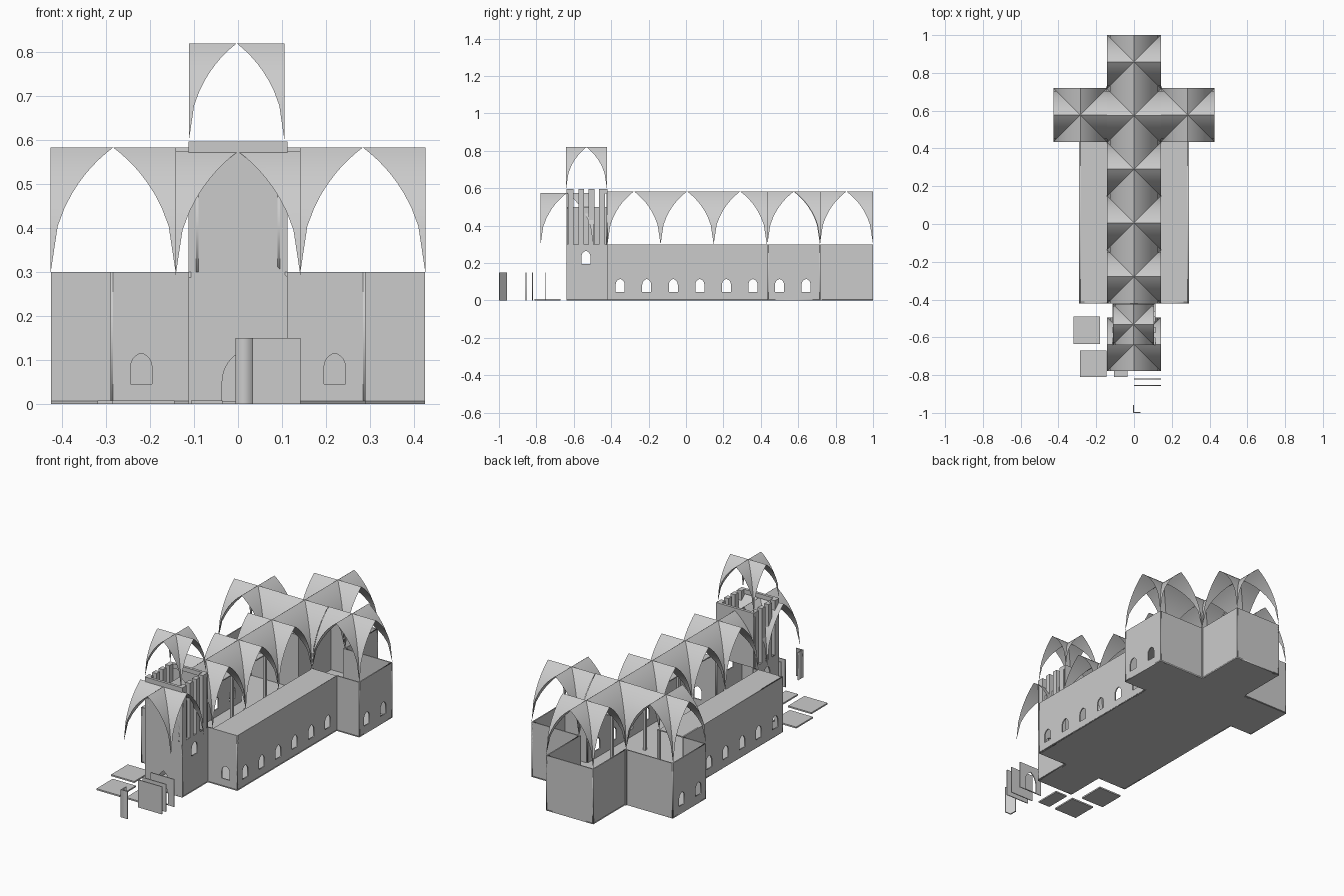
import bpy, bmesh, math
from mathutils import Matrix, Vector

if "Cube" in bpy.data.objects:
    bpy.data.objects.remove(bpy.data.objects["Cube"])

T = 0.006  # wall thickness


def link(name, mesh):
    ob = bpy.data.objects.new(name, mesh)
    bpy.context.collection.objects.link(ob)
    return ob


def box(name, x0, x1, y0, y1, z0, z1):
    bm = bmesh.new()
    bmesh.ops.create_cube(bm, size=1)
    for v in bm.verts:
        v.co = Vector(((x0 + x1) / 2 + v.co.x * (x1 - x0),
                       (y0 + y1) / 2 + v.co.y * (y1 - y0),
                       (z0 + z1) / 2 + v.co.z * (z1 - z0)))
    me = bpy.data.meshes.new(name)
    bm.to_mesh(me)
    bm.free()
    return link(name, me)


def plate(name, loops, matrix, thick=T):
    """Flat plate: first loop is the outline, the others are holes."""
    cu = bpy.data.curves.new(name + "_outline", 'CURVE')
    cu.dimensions = '2D'
    cu.fill_mode = 'BOTH'
    cu.extrude = thick / 2
    for pts in loops:
        sp = cu.splines.new('POLY')
        sp.points.add(len(pts) - 1)
        for p, (a, b) in zip(sp.points, pts):
            p.co = (a, b, 0, 1)
        sp.use_cyclic_u = True
    tmp = link(name + "_tmp", cu)
    dg = bpy.context.evaluated_depsgraph_get()
    me = bpy.data.meshes.new_from_object(tmp.evaluated_get(dg))
    bpy.data.objects.remove(tmp)
    me.transform(matrix)
    return link(name, me)


def rect(a0, a1, b0, b1):
    return [(a0, b0), (a1, b0), (a1, b1), (a0, b1)]


def pointed(c, w, z0, z1, z2, n=5):
    """Pointed arch opening: springing at z1, apex at z2."""
    h = z2 - z1
    r = (w * w + h * h) / (2 * w)
    end = math.asin(min(1, h / r))
    arc = [(w - r + r * math.cos(end * i / n), z1 + r * math.sin(end * i / n)) for i in range(n + 1)]
    return ([(c - w, z0), (c + w, z0)] + [(c + u, z) for u, z in arc]
            + [(c - u, z) for u, z in arc[-2::-1]])


def wall_y(name, y, x0, x1, z0, z1, holes=(), t=T):
    m = Matrix.Translation((0, y, 0)) @ Matrix.Rotation(math.pi / 2, 4, 'X')
    return plate(name, [rect(x0, x1, z0, z1), *holes], m, t)


def wall_x(name, x, y0, y1, z0, z1, holes=(), t=T):
    m = Matrix.Translation((x, 0, 0)) @ Matrix(((0, 0, 1, 0), (1, 0, 0, 0), (0, 1, 0, 0), (0, 0, 0, 1)))
    return plate(name, [rect(y0, y1, z0, z1), *holes], m, t)


def window(c, z=0.045):
    return pointed(c, 0.024, z, z + 0.04, z + 0.07)


def vault(name, cx, cy, z, w, h, n=18):
    """Pointed groin vault over a square bay: the higher of two crossing barrels."""
    r = (w * w + h * h) / (2 * w)

    def arch(u):
        return math.sqrt(max(0, r * r - (abs(u) + r - w) ** 2))
    bm = bmesh.new()
    bmesh.ops.create_grid(bm, x_segments=n, y_segments=n, size=w)
    for v in bm.verts:
        v.co = Vector((cx + v.co.x, cy + v.co.y, z + max(arch(v.co.x), arch(v.co.y))))
    # split quads along the groins
    for f in list(bm.faces):
        c = f.calc_center_median() - Vector((cx, cy, 0))
        if abs(abs(c.x) - abs(c.y)) < w / n / 2:
            vs = sorted(f.verts, key=lambda v: abs(abs(v.co.x - cx) - abs(v.co.y - cy)))
            bmesh.utils.face_split(f, vs[0], vs[1])
    me = bpy.data.meshes.new(name)
    bm.to_mesh(me)
    bm.free()
    ob = link(name, me)
    bpy.context.view_layer.objects.active = ob
    ob.select_set(True)
    bpy.ops.object.shade_smooth_by_angle(angle=math.radians(30))
    ob.select_set(False)


B = 0.142      # half a bay
H = 0.3        # wall height
YF, YA, YT, YB = -0.42, 0.435, 0.72, 1.0

# Floor in the shape of the cross
half = [(0.113, -0.64), (0.113, YF), (0.29, YF), (0.29, YA), (0.425, YA), (0.425, YT), (B, YT), (B, YB)]
plate("floor", [half + [(-x, y) for x, y in reversed(half)]], Matrix.Translation((0, 0, T / 2)))

# Walls, mirrored left and right
for s, side in ((1, "right"), (-1, "left")):
    def span(a, b):
        return sorted((s * a, s * b))
    wall_x(f"aisle_wall_{side}", s * (0.29 - T / 2), YF, YA, 0, H,
           [window(-0.352 + 0.142 * i) for i in range(6)])
    wall_y(f"aisle_front_{side}", YF + T / 2, *span(0.113, 0.29), 0, H, [window(s * 0.22)])
    box(f"aisle_roof_{side}", *span(B, 0.29), YF, YA, H - T, H)
    wall_y(f"transept_front_{side}", YA + T / 2, *span(0.29, 0.425), 0, H)
    wall_x(f"transept_end_{side}", s * (0.425 - T / 2), YA, YT, 0, H, [window(0.5), window(0.642)])
    wall_y(f"transept_back_{side}", YT - T / 2, *span(B, 0.425), 0, H)
    wall_x(f"choir_wall_{side}", s * (B - T / 2), YT, YB, 0, H)
    # Tower sides with recessed upper stage and tall posts
    wall_x(f"tower_wall_{side}", s * (0.113 - T / 2), -0.64, YF, 0, H, [window(-0.535, 0.195)])
    wall_x(f"tower_upper_wall_{side}", s * 0.093, -0.64, YF, H, 0.5)
    for i in range(4):
        y = -0.632 + 0.056 * i
        box(f"tower_post_{side}_{i}", *span(0.088, 0.113), y, y + 0.03, H, 0.597)
    # Slim columns at the bay corners
    for i in range(4):
        y = -0.135 + 0.285 * i
        box(f"column_{side}_{i}", *span(B - 0.008, B + 0.006), y - 0.007, y + 0.007, 0, H)
wall_y("choir_back", YB - T / 2, -B, B, 0, H)

# Tower front, back and top bands
wall_y("tower_front", -0.64 + T / 2, -0.113, 0.113, 0, 0.575, [pointed(0, 0.036, 0.006, 0.05, 0.115)])
wall_y("tower_back", YF - T / 2, -0.113, 0.113, H, 0.575)
box("tower_band_front", -0.113, 0.113, -0.64, -0.625, 0.573, 0.597)
box("tower_band_back", -0.113, 0.113, -0.435, YF, 0.573, 0.597)

# Vaults
for i in range(5):
    vault(f"nave_vault_{i}", 0, -0.278 + 0.284 * i, H, B, 0.283)
for s, side in ((1, "right"), (-1, "left")):
    vault(f"transept_vault_{side}", s * 0.284, 0.577, H, B, 0.283)
vault("porch_vault", 0, -0.637, 0.291, B, 0.283)
vault("tower_vault", -0.003, -0.532, 0.597, 0.109, 0.223)

# Loose floor slabs
for i, (x0, x1, y0, y1) in enumerate([(-0.32, -0.18, -0.635, -0.49), (-0.285, -0.145, -0.81, -0.67),
                                      (-0.107, -0.035, -0.81, -0.67)]):
    box(f"floor_slab_{i}", x0, x1, y0, y1, 0, 0.008)

# Loose wall panels and corner piece
wall_y("panel_plain", -0.855, 0, B, 0, 0.15, t=0.005)
wall_y("panel_middle", -0.82, 0, B, 0, 0.15, t=0.005)
wall_y("panel_arched", -0.75, 0, B, 0, 0.15, [pointed(0.071, 0.036, 0.004, 0.05, 0.115)], t=0.005)
plate("corner_piece", [[(-0.006, -1), (0.034, -1), (0.034, -0.994), (0, -0.994), (0, -0.957), (-0.006, -0.957)]],
      Matrix.Translation((0, 0, 0.075)), 0.15)
